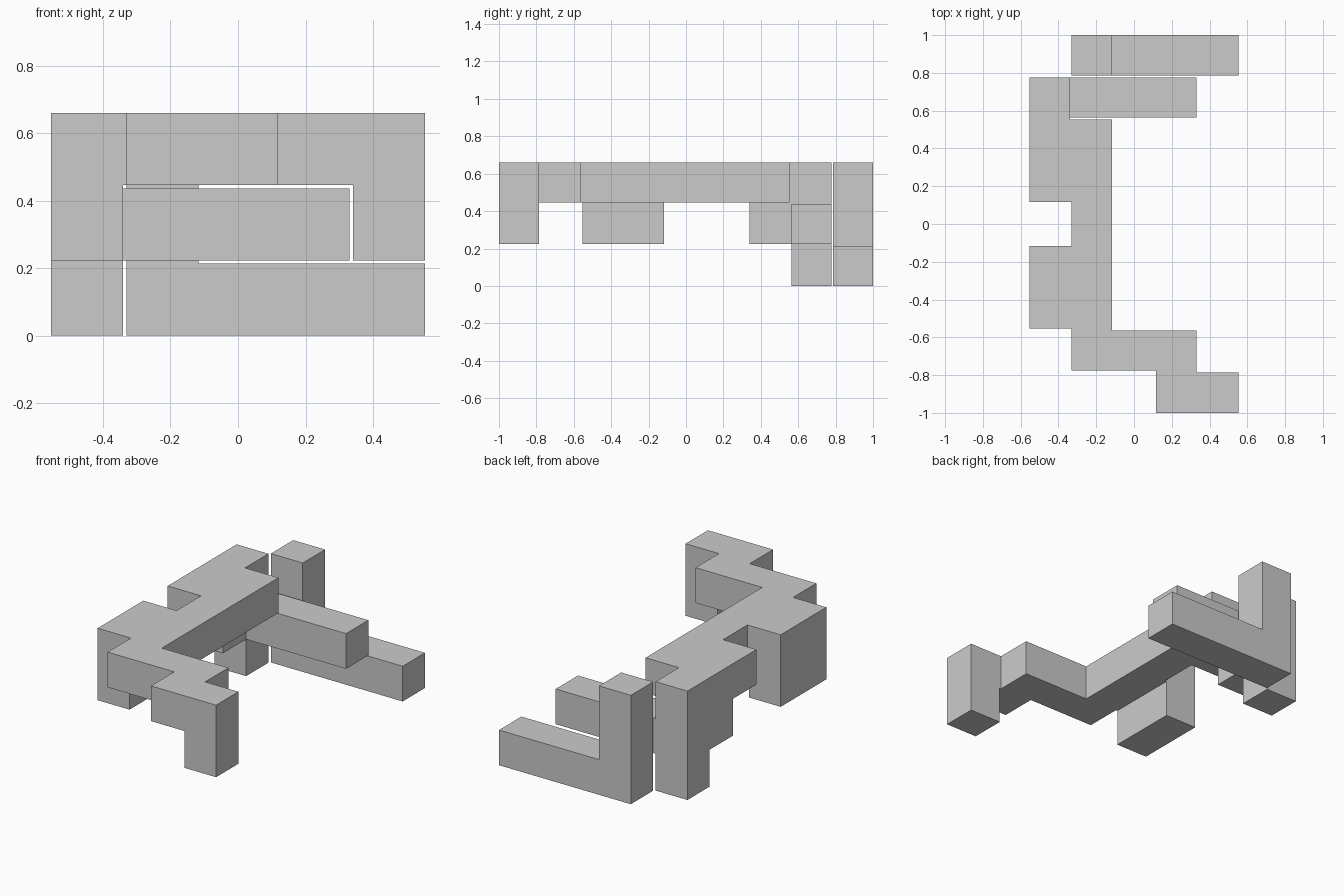
import bpy, bmesh
from itertools import product

if "Cube" in bpy.data.objects:
    bpy.data.objects.remove(bpy.data.objects["Cube"])

GAP = 0.01                    # clearance between neighbouring pieces
PITCH = (2 + GAP) / 9         # the puzzle sits on a 5 x 9 x 3 cell grid
START = (-(5 * PITCH - GAP) / 2, -1.0, 0.0)


def coord(n, axis):
    """Lattice line n: even = low side of a cell, odd = high side."""
    return START[axis] + (n // 2) * PITCH + (n % 2) * (PITCH - GAP)


def make_piece(name, runs):
    """One solid from runs of cells; each run is (first cell, last cell)."""
    filled = set()
    for a, b in runs:
        filled |= set(product(*[range(2 * p, 2 * q + 1) for p, q in zip(a, b)]))
    bm = bmesh.new()
    for cell in filled:
        for axis, side in product(range(3), (0, 1)):
            near = list(cell)
            near[axis] += 2 * side - 1
            if tuple(near) in filled:
                continue
            u, v = (axis + 1) % 3, (axis + 2) % 3
            loop = [(0, 0), (1, 0), (1, 1), (0, 1)]
            corners = []
            for du, dv in (loop if side else loop[::-1]):
                n = list(cell)
                n[axis] += side
                n[u] += du
                n[v] += dv
                corners.append(bm.verts.new([coord(n[i], i) for i in range(3)]))
            bm.faces.new(corners)
    # Weld the skin and merge it into large flat faces
    bmesh.ops.remove_doubles(bm, verts=bm.verts, dist=1e-4)
    bmesh.ops.dissolve_limit(bm, angle_limit=0.01, verts=bm.verts, edges=bm.edges)
    bmesh.ops.recalc_face_normals(bm, faces=bm.faces)
    mesh = bpy.data.meshes.new(name)
    bm.to_mesh(mesh)
    bm.free()
    bpy.context.collection.objects.link(bpy.data.objects.new(name, mesh))


# Long branching piece
make_piece("branching_piece", [
    ((1, 1, 2), (1, 6, 2)),   # spine
    ((1, 1, 2), (3, 1, 2)),   # front arm
    ((3, 0, 2), (3, 1, 2)),   # front step
    ((3, 0, 2), (4, 0, 2)),
    ((4, 0, 1), (4, 0, 2)),   # front foot
    ((0, 2, 1), (0, 3, 2)),   # side block
    ((0, 2, 2), (1, 3, 2)),
    ((0, 5, 2), (1, 6, 2)),   # rear shoulder
    ((0, 6, 1), (0, 7, 2)),
    ((0, 7, 0), (0, 7, 2)),   # rear column
    ((0, 7, 1), (3, 7, 1)),   # middle bar
])

# L-shaped piece at the back
make_piece("corner_piece", [
    ((1, 8, 0), (4, 8, 0)),
    ((1, 8, 0), (1, 8, 2)),
])
